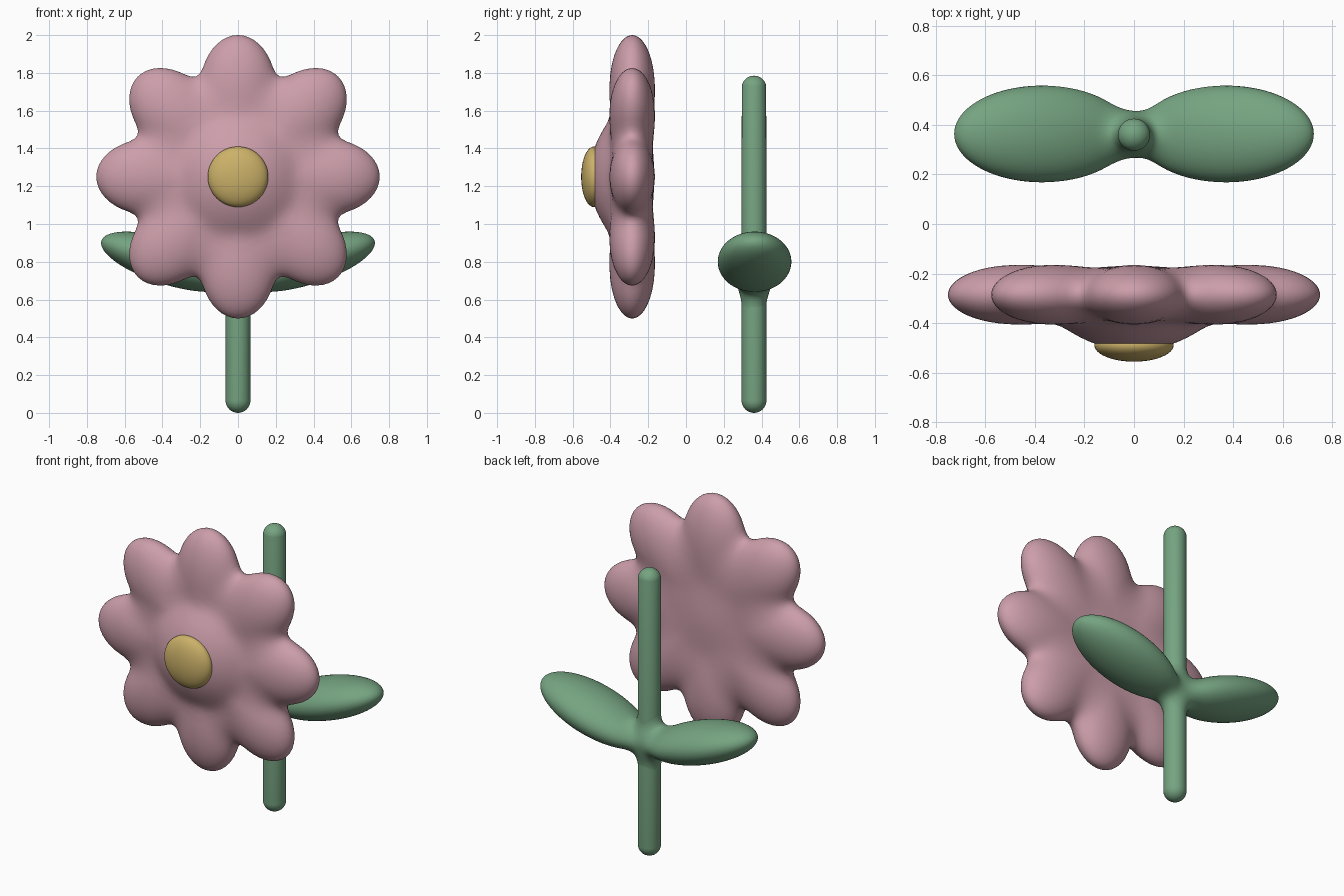
import bpy, bmesh, math
from mathutils import Vector, Matrix

if "Cube" in bpy.data.objects:
    bpy.data.objects.remove(bpy.data.objects["Cube"])


def material(name, rgb):
    m = bpy.data.materials.new(name)
    m.diffuse_color = (*rgb, 1)
    m.use_nodes = True
    m.node_tree.nodes["Principled BSDF"].inputs["Base Color"].default_value = m.diffuse_color
    return m


PINK = material("dusty pink", (0.60, 0.34, 0.40))
GREEN = material("leaf green", (0.18, 0.37, 0.22))
GOLD = material("soft gold", (0.60, 0.44, 0.14))


def finish(bm, name, mat):
    bmesh.ops.recalc_face_normals(bm, faces=bm.faces[:])
    for f in bm.faces:
        f.smooth = True
    me = bpy.data.meshes.new(name)
    bm.to_mesh(me)
    bm.free()
    me.materials.append(mat)
    ob = bpy.data.objects.new(name, me)
    bpy.context.collection.objects.link(ob)
    return ob


# Distance helpers for soft, clay-like blending
def ellipsoid(center, radii, angle=0.0):
    """Ellipsoid turned in the xz plane, as a distance function."""
    cx, cy, cz = center
    a, b, c = radii
    ca, sa = math.cos(angle), math.sin(angle)

    def dist(p):
        dx, dy, dz = p.x - cx, p.y - cy, p.z - cz
        u, v, w = (dx * ca + dz * sa) / a, dy / b, (dz * ca - dx * sa) / c
        k0 = math.sqrt(u * u + v * v + w * w)
        k1 = math.sqrt((u / a) ** 2 + (v / b) ** 2 + (w / c) ** 2)
        return k0 * (k0 - 1) / max(k1, 1e-6)
    return dist


def capsule(x, y, z0, z1, r):
    def dist(p):
        dz = p.z - min(max(p.z, z0), z1)
        return math.sqrt((p.x - x) ** 2 + (p.y - y) ** 2 + dz * dz) - r
    return dist


def blended(shapes, k):
    def dist(p):
        d = shapes[0](p)
        for s in shapes[1:]:
            e = s(p)
            h = max(k - abs(d - e), 0) / k
            d = min(d, e) - h * h * k / 4
        return d
    return dist


def skin(name, mat, dist, origin, direction, rings, spokes, reach):
    """Wrap a sphere-like grid onto the blended form around its origin."""
    bm = bmesh.new()

    def hit(t, a):
        d = direction(t, a).normalized()
        lo, hi = 0.0, reach
        for _ in range(20):
            mid = (lo + hi) / 2
            if dist(origin + d * mid) < 0:
                lo = mid
            else:
                hi = mid
        return bm.verts.new(origin + d * lo)

    first, last = hit(0, 0), hit(math.pi, 0)
    rows = [[hit(math.pi * i / rings, math.tau * j / spokes) for j in range(spokes)]
            for i in range(1, rings)]
    for j in range(spokes):
        n = (j + 1) % spokes
        bm.faces.new((first, rows[0][j], rows[0][n]))
        bm.faces.new((last, rows[-1][n], rows[-1][j]))
        for r, s in zip(rows, rows[1:]):
            bm.faces.new((r[j], s[j], s[n], r[n]))
    return finish(bm, name, mat)


# Flower head: eight petals, a thin disc and a raised hub
FY, FZ = -0.285, 1.25
petals = []
for i in range(8):
    a = i * math.tau / 8
    petals.append(ellipsoid((0.47 * math.cos(a), FY, FZ + 0.47 * math.sin(a)),
                            (0.28, 0.12, 0.20), a))
disc = ellipsoid((0, FY, FZ), (0.40, 0.105, 0.40))
hub = ellipsoid((0, -0.36, FZ), (0.27, 0.15, 0.27))
skin("flower_petals", PINK, blended(petals + [disc, hub], 0.1), Vector((0, FY, FZ)),
     lambda t, a: Vector((0.7 * math.sin(t) * math.cos(a), -0.15 * math.cos(t),
                          0.7 * math.sin(t) * math.sin(a))), 48, 160, 0.85)

# Flower centre: flattened dome
bm = bmesh.new()
bmesh.ops.create_uvsphere(bm, u_segments=48, v_segments=24, radius=1,
                          matrix=Matrix.Translation((0, -0.488, FZ))
                          @ Matrix.Diagonal((0.16, 0.067, 0.16, 1))
                          @ Matrix.Rotation(math.pi / 2, 4, 'X'))
finish(bm, "flower_center", GOLD)

# Stem: long rod with rounded ends
SY, SR, TOP = 0.36, 0.066, 1.785
bm = bmesh.new()
bmesh.ops.create_uvsphere(bm, u_segments=32, v_segments=16, radius=SR)
for v in bm.verts:
    if abs(v.co.z) < 1e-5:
        v.co.z = 0
    v.co += Vector((0, SY, TOP - SR if v.co.z > 0 else SR))
finish(bm, "stem", GREEN)

# Leaf pair: two tilted leaves flowing into the stem
tilt = math.radians(17.5)
leaves = [ellipsoid((s * 0.37, SY + 0.003, 0.80), (0.37, 0.195, 0.12), s * tilt)
          for s in (1, -1)]
collar = capsule(0, SY, 0.45, 1.02, SR - 0.002)
skin("leaf_pair", GREEN, blended([collar] + leaves, 0.1), Vector((0, SY, 0.715)),
     lambda t, a: Vector((0.7 * math.cos(t), 0.2 * math.sin(t) * math.cos(a),
                          0.2 * math.sin(t) * math.sin(a) + 0.17 * abs(math.cos(t)))),
     120, 80, 0.85)
